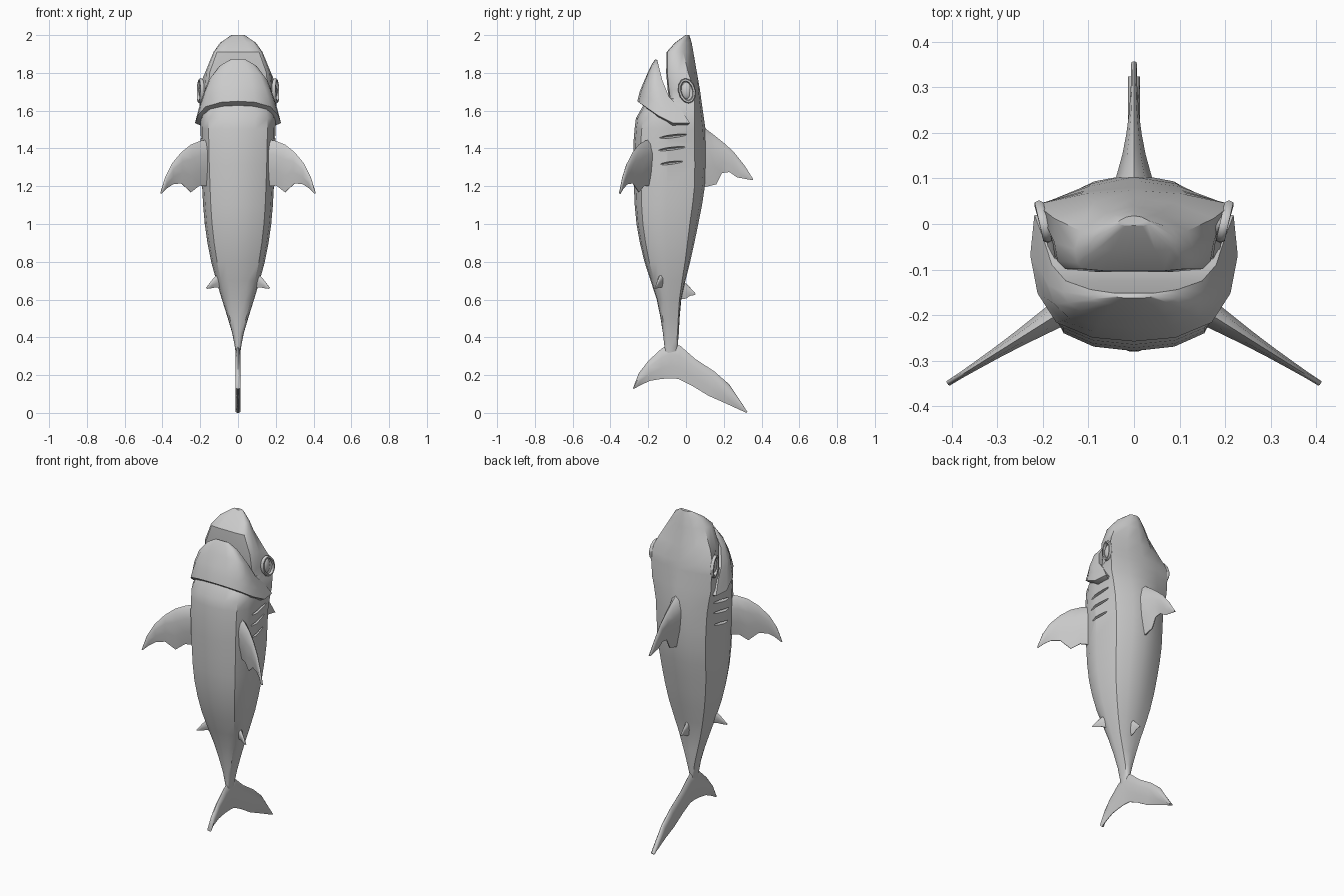
import bpy, bmesh, math
from mathutils import Vector

if "Cube" in bpy.data.objects:
    bpy.data.objects.remove(bpy.data.objects["Cube"])


def finish(obj, angle=35):
    bpy.ops.object.select_all(action='DESELECT')
    obj.select_set(True)
    bpy.context.view_layer.objects.active = obj
    bpy.ops.object.shade_smooth_by_angle(angle=math.radians(angle))


def to_object(name, bm):
    me = bpy.data.meshes.new(name)
    bm.to_mesh(me)
    bm.free()
    obj = bpy.data.objects.new(name, me)
    bpy.context.collection.objects.link(obj)
    return obj


def loft(name, rings):
    """Skin a list of equal closed rings and cap both ends."""
    bm = bmesh.new()
    rows = [[bm.verts.new(p) for p in r] for r in rings]
    n = len(rows[0])
    for a, b in zip(rows, rows[1:]):
        for i in range(n):
            j = (i + 1) % n
            bm.faces.new((a[i], a[j], b[j], b[i]))
    bm.faces.new(rows[0])
    bm.faces.new(rows[-1])
    bmesh.ops.recalc_face_normals(bm, faces=bm.faces)
    return to_object(name, bm)


def smooth_rows(rows):
    """Insert a spline midpoint between neighbouring rows."""
    out = []
    for i in range(len(rows) - 1):
        p, a, b, q = rows[max(i - 1, 0)], rows[i], rows[i + 1], rows[min(i + 2, len(rows) - 1)]
        out += [a, [(9 * (m + n) - k - l) / 16 for k, m, n, l in zip(p, a, b, q)]]
    return out + [rows[-1]]


def mirrored(half):
    """Close a half section whose first and last points lie on x = 0."""
    return half + [(-x, y, z) for x, y, z in half[-2:0:-1]]


def fin(name, stations, root, tip, place):
    """Lens-shaped fin through (leading u, v, trailing u, v), thinning from root to tip."""
    chord = ((0, 0), (.08, .6), (.3, 1), (.65, .75), (1, .12))
    loop = chord + tuple((s, -t) for s, t in chord[:0:-1])
    rings = []
    for i, (u0, v0, u1, v1) in enumerate(stations):
        th = tip + (root - tip) * (1 - i / (len(stations) - 1)) ** 2
        rings.append([place(u0 + (u1 - u0) * s, v0 + (v1 - v0) * s, t * th) for s, t in loop])
    finish(loft(name, rings), 50)


# Body and upper head: z, belly y, back y, half width, crease y, crease width factor
trunk = [
    (.30, -.11, -.05, .01, -.06, .8),
    (.42, -.122, -.038, .03, -.045, .85),
    (.60, -.155, -.025, .085, -.035, .85),
    (.80, -.22, .022, .142, -.005, .85),
    (1.0, -.262, .065, .176, .02, .85),
    (1.2, -.276, .1, .19, .045, .86),
    (1.42, -.279, .11, .198, .045, .88),
    (1.56, -.265, .095, .2, .045, 1),
]
head = [
    (1.63, -.225, .085, .185, .045, 1.1),
    (1.665, -.09, .08, .182, .045, 1.14),
    (1.71, -.097, .074, .182, .043, 1.18),
    (1.80, -.105, .058, .175, .012, 1),
    (1.91, -.103, .039, .13, -.015, .9),
    (1.96, -.058, .03, .094, -.01, .9),
    (2.0, -.003, .018, .035, .008, .9),
]
ROUND = ((0, 0), (.45, .03), (.78, .12), (.94, .3), (1, .55))
BOXY = ((0, 0), (.5, 0), (.86, .05), (.96, .2), (1, .55))
rings = []
for z, yf, yb, w, yc, wc in smooth_rows(trunk) + head:
    half = [(w * a, yf + (yc - yf) * t, z) for a, t in (BOXY if z > 1.65 else ROUND)]
    half += [(w * wc, yc, z), (w * wc / 2, yc + .75 * (yb - yc), z), (0, yb, z)]
    rings.append(mirrored(half))
body = loft("body", rings)

# Gill slits cut into both flanks
bm = bmesh.new()
for s in (-1, 1):
    for z, ln in ((1.465, .085), (1.4, .095), (1.325, .085)):
        made = bmesh.ops.create_uvsphere(bm, u_segments=16, v_segments=8, radius=1)['verts']
        for v in made:
            y = v.co.y * ln
            v.co = Vector((s * (.208 + .035 * v.co.x), y - .065, z + .009 * v.co.z + .12 * y))
bmesh.ops.recalc_face_normals(bm, faces=bm.faces)
cutter = to_object("gill_cutter", bm)
cutter.hide_render = True
mod = body.modifiers.new("gills", 'BOOLEAN')
mod.operation, mod.solver, mod.object = 'DIFFERENCE', 'EXACT', cutter
bpy.context.view_layer.objects.active = body
body.select_set(True)
bpy.ops.object.modifier_apply(modifier="gills")
bpy.data.objects.remove(cutter)
finish(body)

# Lower jaw with collar ledge: front z, side z, front y, back y, half width
JAW = ((0, 0), (.4, .03), (.75, .15), (.93, .38), (1, .68), (.96, 1), (.5, 1), (0, 1))
jaw = [
    (1.635, 1.515, -.235, 0, .185),
    (1.65, 1.535, -.258, .02, .228),
    (1.70, 1.61, -.245, -.03, .208),
    (1.74, 1.675, -.229, -.09, .188),
    (1.80, 1.76, -.203, -.125, .156),
    (1.85, 1.835, -.178, -.144, .1),
    (1.872, 1.868, -.163, -.152, .045),
]
rings = [mirrored([(w * a, yf + (yb - yf) * t, zf + (zs - zf) * min(1, t / .6)) for a, t in JAW])
         for zf, zs, yf, yb, w in jaw]
finish(loft("lower_jaw", rings), 40)

# Paired fins and eyes
pectoral = [(.14, 1.45, .14, 1.2), (.2, 1.44, .205, 1.203), (.25, 1.42, .25, 1.168),
            (.3, 1.38, .3, 1.215), (.35, 1.32, .345, 1.21), (.385, 1.25, .375, 1.19),
            (.41, 1.165, .405, 1.16)]
pelvic = [(.08, .76, .08, .66), (.115, .73, .115, .665), (.14, .7, .14, .66),
          (.168, .662, .163, .657)]
for s, side in ((1, "right"), (-1, "left")):
    fin("pectoral_fin_" + side, pectoral, .032, .006,
        lambda u, v, t: (s * (u + .56 * t), -.2 - .63 * (u - .17) + .83 * t, v))
    fin("pelvic_fin_" + side, pelvic, .02, .004,
        lambda u, v, t: (s * (u + .5 * t), -.135 - .5 * (u - .11) + .87 * t, v))
    # Slanted eyelid rim
    rim = []
    for i in range(13):
        a = i * math.tau / 12
        out = Vector((0, math.cos(a), math.sin(a)))
        y = .005 + .038 * out.y - .008 * out.z
        c = Vector((s * (.198 + .25 * y), y, 1.705 + .058 * out.z))
        rim.append([c + out * .009 * math.cos(b) + Vector((s * .011 * math.sin(b), 0, 0))
                    for b in (k * math.tau / 6 for k in range(6))])
    finish(loft("eyelid_" + side, rim), 50)
    # Eyeball
    bpy.ops.mesh.primitive_uv_sphere_add(segments=16, ring_count=10, radius=1,
                                         location=(s * .184, .004, 1.705))
    eye = bpy.context.object
    eye.name = "eye_" + side
    eye.scale = (.022, .032, .046)
    finish(eye)


# Fins on the centre plane
def flat(u, v, t):
    return (t, u, v)


dorsal = [(.06, 1.56, .08, 1.19), (.11, 1.5, .12, 1.2), (.15, 1.47, .16, 1.21),
          (.2, 1.43, .19, 1.27), (.25, 1.385, .23, 1.275), (.31, 1.31, .27, 1.247),
          (.357, 1.235, .35, 1.232)]
second = [(-.04, .72, -.04, .6), (0, .685, 0, .605), (.025, .66, .022, .62),
          (.052, .63, .048, .624)]
tail = [(-.28, .132, -.278, .126), (-.25, .21, -.24, .147), (-.2, .275, -.19, .17),
        (-.13, .34, -.13, .18), (-.08, .37, -.08, .183), (-.03, .355, -.04, .18),
        (.05, .285, .03, .145), (.15, .22, .12, .09), (.23, .15, .2, .055),
        (.325, .006, .32, 0)]
fin("dorsal_fin", dorsal, .05, .006, flat)
fin("second_dorsal_fin", second, .018, .004, flat)
fin("tail_fin", tail, .014, .013, flat)
